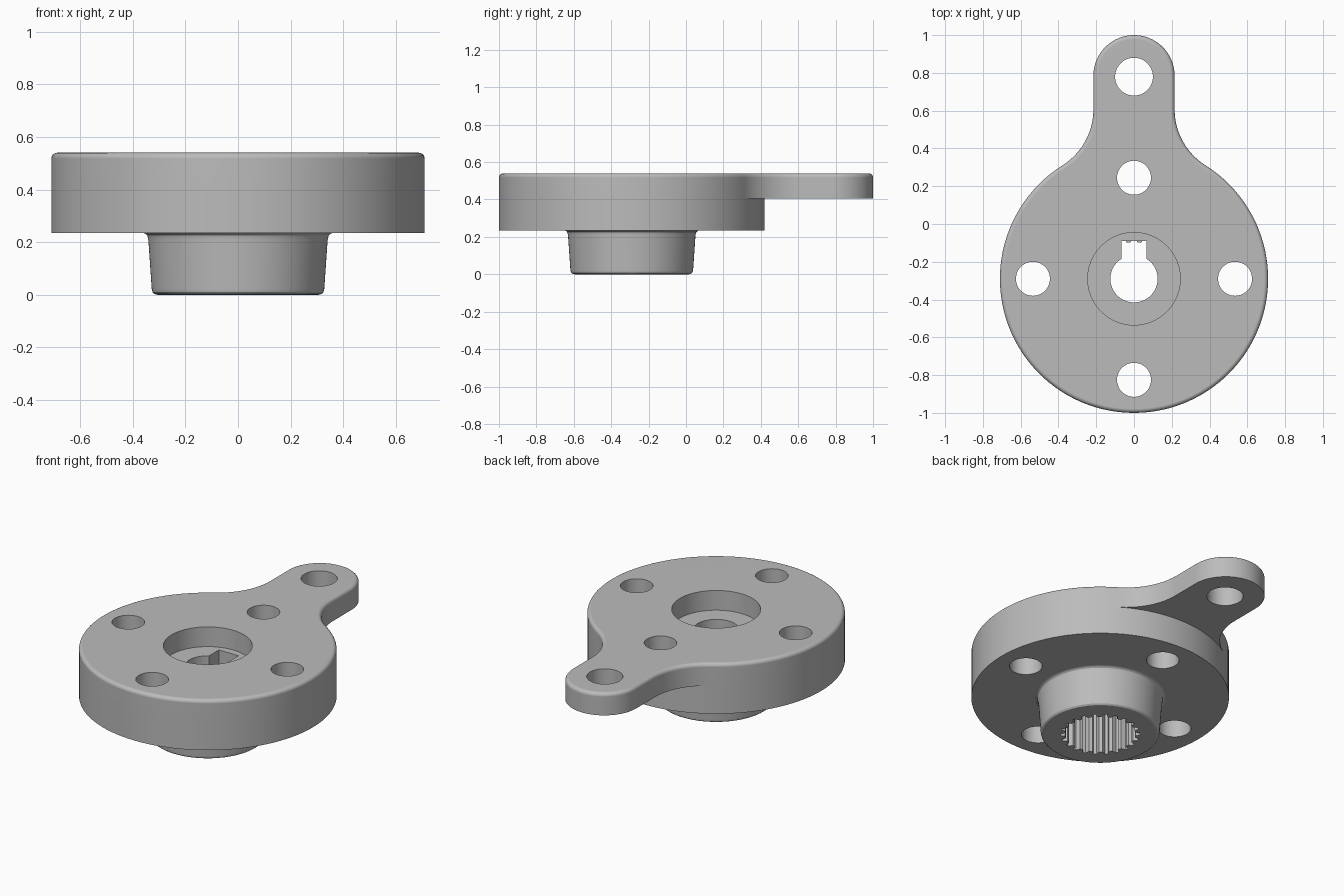
import bpy, bmesh
from math import sin, cos, pi, sqrt, atan2

if "Cube" in bpy.data.objects:
    bpy.data.objects.remove(bpy.data.objects["Cube"])

CY = -0.29                        # centre of the disc
DISC_R, ARM_R, TIP_Y, FILLET = 0.71, 0.215, 0.785, 0.35
TOP, ARM_Z, DISC_Z = 0.54, 0.405, 0.235
FX = ARM_R + FILLET
FY = CY + sqrt((DISC_R + FILLET) ** 2 - FX ** 2)
A0 = atan2(FY - CY, FX)           # where the fillet meets the disc


def arc(cx, cy, r, a, b, n):
    return [(cx + r * cos(a + (b - a) * i / n), cy + r * sin(a + (b - a) * i / n))
            for i in range(n + 1)]


def arm_outline(d):
    """Right fillet, rounded tip, left fillet, drawn inward by d."""
    right = arc(FX, FY, FILLET + d, A0 + pi, pi, 14)
    left = [(-x, y) for x, y in reversed(right)]
    return right + arc(0, TIP_Y, ARM_R - d, 0, pi, 32) + left


def disc_arc(r):
    return arc(0, CY, r, pi - A0, 2 * pi + A0, 90)[1:-1]


def loop(bm, pts, z):
    return [bm.verts.new((x, y, z)) for x, y in pts]


def bridge(bm, low, high):
    n = len(low)
    for i in range(n):
        j = (i + 1) % n
        bm.faces.new((low[i], low[j], high[j], high[i]))


def finish(bm, name):
    bmesh.ops.recalc_face_normals(bm, faces=bm.faces)
    mesh = bpy.data.meshes.new(name)
    bm.to_mesh(mesh)
    bm.free()
    ob = bpy.data.objects.new(name, mesh)
    bpy.context.collection.objects.link(ob)
    return ob


# Body: disc, arm and tapered hub as one closed skin
bm = bmesh.new()
arm = loop(bm, arm_outline(0), ARM_Z)
rim = loop(bm, disc_arc(DISC_R), ARM_Z)
inner = loop(bm, arc(0, CY, DISC_R, A0, pi - A0, 28)[1:-1], ARM_Z)
bm.faces.new(arm + inner[::-1])   # underside of the arm

ROUND = 0.022                     # rounded top edge
below = arm + rim
for k in range(6):
    a = pi / 2 * k / 5
    d = ROUND * (1 - cos(a))
    above = loop(bm, arm_outline(d) + disc_arc(DISC_R - d), TOP - ROUND * (1 - sin(a)))
    bridge(bm, below, above)
    below = above
bm.faces.new(below)

ring = [arm[0]] + inner + [arm[-1]] + rim
hub_profile = [(DISC_R, DISC_Z), (0.362, DISC_Z), (0.352, 0.232), (0.345, 0.225),
               (0.341, 0.21), (0.328, 0.022), (0.325, 0.01), (0.318, 0.003), (0.306, 0)]
for r, z in hub_profile:
    pts = [((v.co.x) * r / DISC_R, CY + (v.co.y - CY) * r / DISC_R) for v in ring]
    if r == DISC_R:
        upper = ring
    lower = loop(bm, pts, z)
    bridge(bm, lower, upper)
    upper = lower
bm.faces.new(upper)
body = finish(bm, "flanged_hub_with_arm")


# Cutters: bolt holes, arm hole, counterbore, keyed bore, splined socket
def cutter(name, pts, z0, z1):
    bm = bmesh.new()
    low, high = loop(bm, pts, z0), loop(bm, pts, z1)
    bridge(bm, low, high)
    bm.faces.new(low)
    bm.faces.new(high)
    ob = finish(bm, name)
    ob.hide_render = True
    return ob


def circle(x, y, r, n=48):
    return arc(x, y, r, 0, 2 * pi, n)[:-1]


B = 0.535
cutters = [cutter("bolt_hole", circle(x, CY + y, 0.09), -0.2, 0.8)
           for x, y in ((B, 0), (-B, 0), (0, B), (0, -B))]
cutters.append(cutter("arm_hole", circle(0, 0.78, 0.1), 0.2, 0.8))
cutters.append(cutter("counterbore", circle(0, CY, 0.245, 64), 0.42, 0.8))

KEY, BORE = 0.066, 0.125
k = atan2(sqrt(BORE ** 2 - KEY ** 2), KEY)
keyed = arc(0, CY, BORE, pi - k, 2 * pi + k, 48) + [(KEY, CY + 0.2), (-KEY, CY + 0.2)]
cutters.append(cutter("keyed_bore", keyed, 0.2, 0.5))

TEETH = 22
spline = []
for t in range(TEETH):
    for f, r in ((-0.32, 0.194), (-0.14, 0.22), (0.14, 0.22), (0.32, 0.194)):
        a = pi / 2 + 2 * pi * (t + f) / TEETH
        spline.append((r * cos(a), CY + r * sin(a)))
cutters.append(cutter("splined_socket", spline, -0.2, 0.3))

bpy.context.view_layer.objects.active = body
body.select_set(True)
for c in cutters:
    m = body.modifiers.new(c.name, "BOOLEAN")
    m.operation, m.solver, m.object = "DIFFERENCE", "EXACT", c
    bpy.ops.object.modifier_apply(modifier=m.name)
    bpy.data.objects.remove(c)

# Material and shading
mat = bpy.data.materials.new("plain_grey")
mat.use_nodes = True
grey = (0.5, 0.5, 0.5, 1)
mat.diffuse_color = grey
mat.node_tree.nodes["Principled BSDF"].inputs["Base Color"].default_value = grey
body.data.materials.clear()
body.data.materials.append(mat)

for o in bpy.context.selected_objects:
    o.select_set(o == body)
bpy.ops.object.shade_smooth_by_angle(angle=pi / 6)
weighted = body.modifiers.new("even_shading", "WEIGHTED_NORMAL")
weighted.keep_sharp = True
